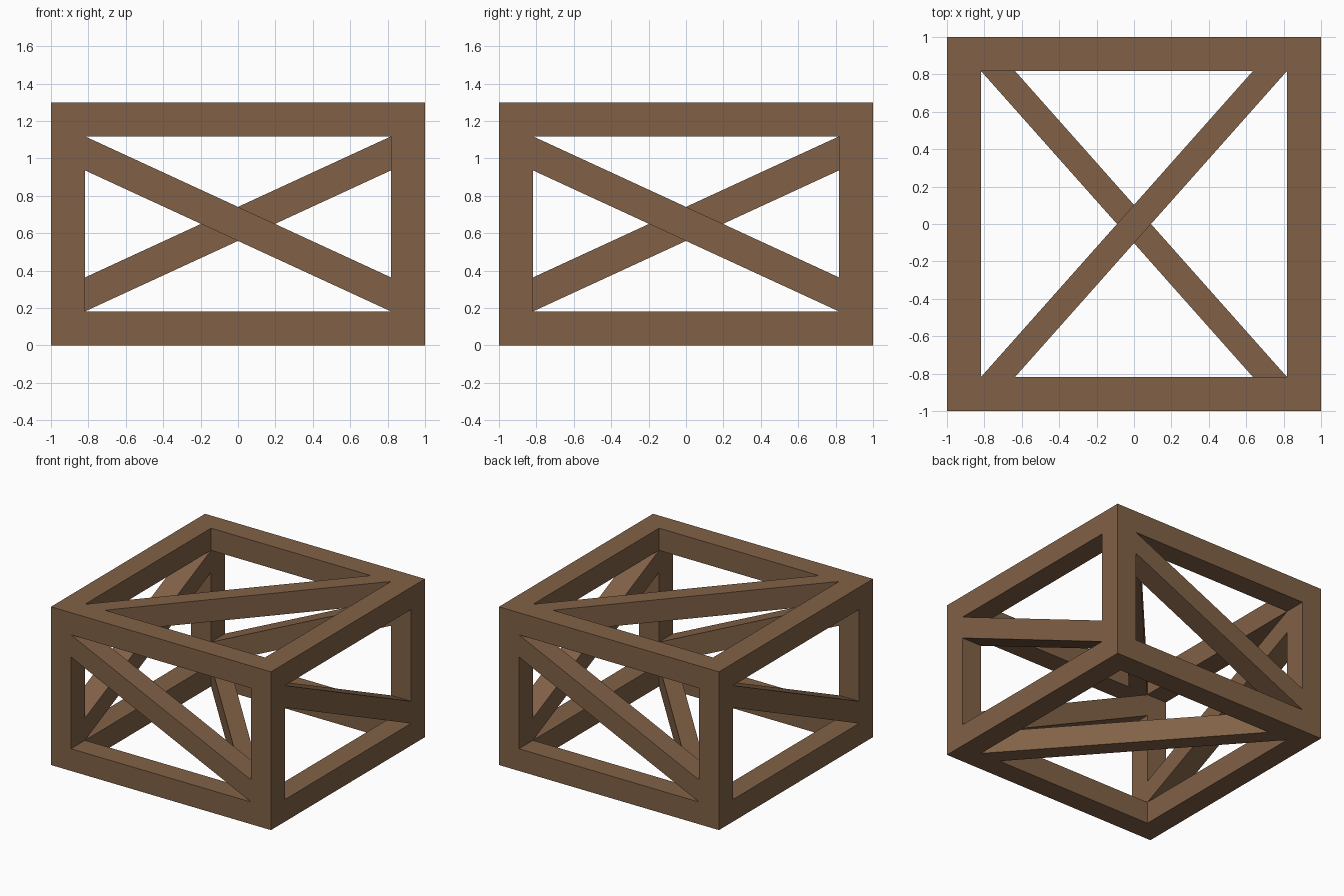
import bpy, bmesh
from mathutils import Matrix, Vector

if "Cube" in bpy.data.objects:
    bpy.data.objects.remove(bpy.data.objects["Cube"])

W, H, T = 2.0, 1.3, 0.182          # crate width, height, beam thickness
CENTRE = Vector((0, 0, H / 2))

wood = bpy.data.materials.new("brown wood")
wood.diffuse_color = (0.22, 0.12, 0.063, 1)
wood.use_nodes = True
wood.node_tree.nodes["Principled BSDF"].inputs["Base Color"].default_value = wood.diffuse_color


def finish(bm, name):
    bmesh.ops.recalc_face_normals(bm, faces=bm.faces[:])
    mesh = bpy.data.meshes.new(name)
    bm.to_mesh(mesh)
    bm.free()
    mesh.materials.append(wood)
    obj = bpy.data.objects.new(name, mesh)
    bpy.context.collection.objects.link(obj)
    return obj


# Open frame: a box with every side inset and pushed in to form square beams
bm = bmesh.new()
bmesh.ops.create_cube(bm, size=1, matrix=Matrix.Translation(CENTRE) @ Matrix.Diagonal((W, W, H, 1)))
bm.normal_update()
sides = bm.faces[:]
bmesh.ops.inset_individual(bm, faces=sides, thickness=T, use_even_offset=True)
bm.normal_update()
caps = bmesh.ops.extrude_discrete_faces(bm, faces=sides)["faces"]
bm.normal_update()
for cap in caps:
    push = cap.normal * -T
    for v in cap.verts:
        v.co += push
bmesh.ops.delete(bm, geom=caps, context='FACES_ONLY')
bmesh.ops.remove_doubles(bm, verts=bm.verts[:], dist=0.001)
finish(bm, "crate_frame")


# Diagonal brace filling one opening, flush with the outside
def brace(name, u, v):
    u, v = Vector(u), Vector(v)
    n = u.cross(v)                  # outward direction of this side
    size = Vector((W, W, H)) / 2

    def reach(d):
        return sum(abs(a) * b for a, b in zip(d, size))

    hu, hv, out = reach(u) - T, reach(v) - T, reach(n)
    outline = [(-hu, hv), (-hu, hv - T), (hu, -hv), (hu, T - hv)]
    bm = bmesh.new()
    face = bm.faces.new([bm.verts.new(CENTRE + u * a + v * b + n * out) for a, b in outline])
    geo = bmesh.ops.extrude_face_region(bm, geom=[face], use_keep_orig=True)["geom"]
    for vert in geo:
        if isinstance(vert, bmesh.types.BMVert):
            vert.co -= n * T
    finish(bm, name)


UP = (0, 0, 1)
brace("front_brace", (1, 0, 0), UP)
brace("right_brace", (0, 1, 0), UP)
brace("back_brace", (-1, 0, 0), UP)
brace("left_brace", (0, -1, 0), UP)
brace("top_brace", (0, -1, 0), (1, 0, 0))
brace("bottom_brace", (0, -1, 0), (-1, 0, 0))
